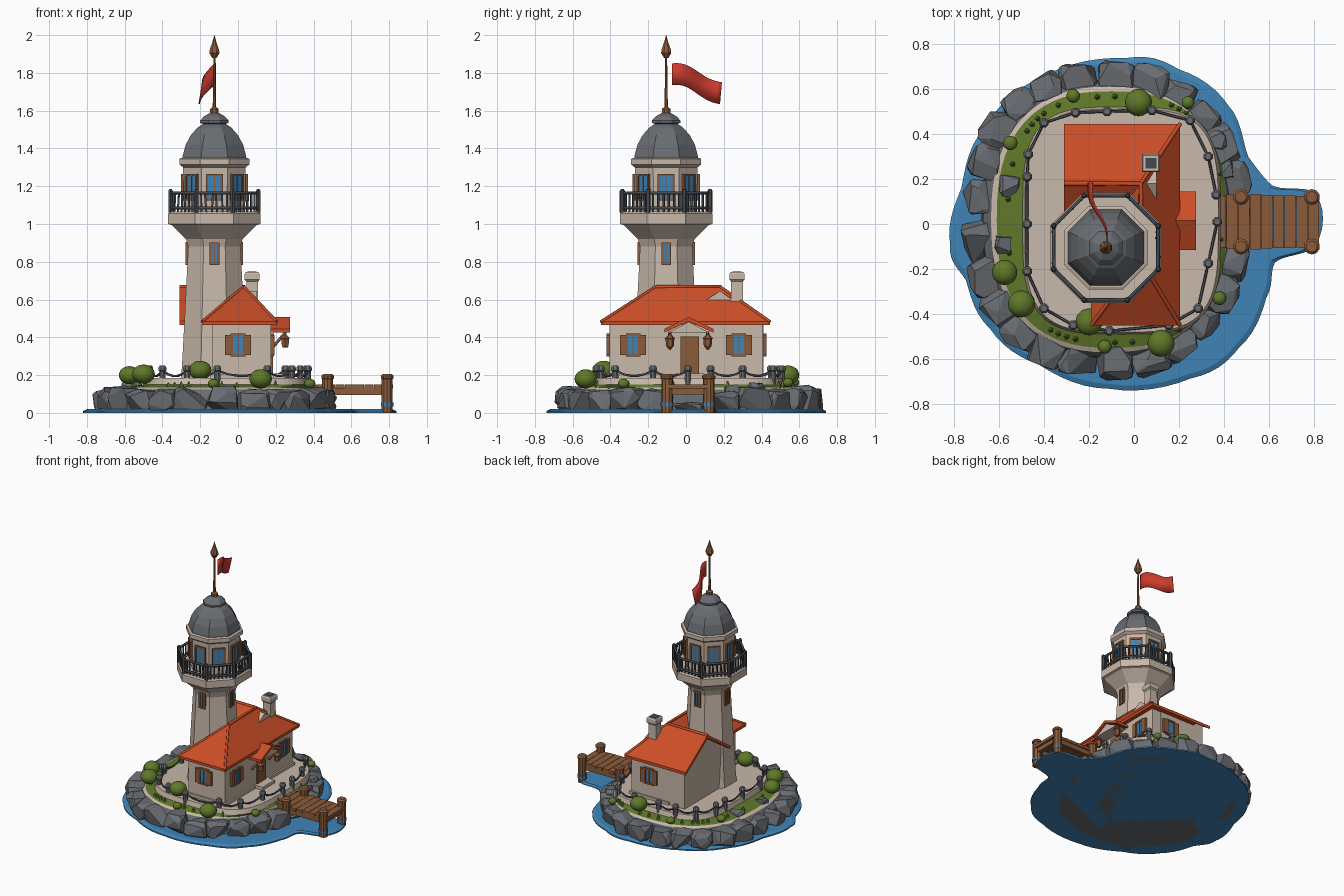
import bpy, bmesh, math, random
from mathutils import Matrix, Vector

if "Cube" in bpy.data.objects:
    bpy.data.objects.remove(bpy.data.objects["Cube"])

random.seed(4)
COLORS = {
    "plaster": (0.58, 0.48, 0.40), "stone": (0.14, 0.15, 0.165), "dark_metal": (0.06, 0.067, 0.078),
    "water_blue": (0.05, 0.23, 0.47), "wood": (0.26, 0.105, 0.042), "roof_orange": (0.60, 0.075, 0.02),
    "leaf_green": (0.115, 0.19, 0.022), "flag_red": (0.62, 0.045, 0.028)}
MATS = {}
for key, c in COLORS.items():
    MATS[key] = bpy.data.materials.new(key)
    MATS[key].diffuse_color = (*c, 1)


def finish(name, bm, mats, smooth=False):
    bmesh.ops.recalc_face_normals(bm, faces=bm.faces)
    me = bpy.data.meshes.new(name)
    for f in bm.faces:
        f.smooth = smooth
    bm.to_mesh(me)
    bm.free()
    for m in ([mats] if isinstance(mats, str) else mats):
        me.materials.append(MATS[m])
    ob = bpy.data.objects.new(name, me)
    bpy.context.collection.objects.link(ob)
    return ob


def solid(name, verts, faces, mat):
    bm = bmesh.new()
    vs = [bm.verts.new(v) for v in verts]
    for f in faces:
        bm.faces.new([vs[i] for i in f])
    return finish(name, bm, mat)


def box(name, c, size, mat, rz=0.0):
    bm = bmesh.new()
    M = Matrix.Translation(c) @ Matrix.Rotation(rz, 4, 'Z') @ Matrix.Diagonal((*size, 1))
    bmesh.ops.create_cube(bm, size=1, matrix=M)
    return finish(name, bm, mat)


def loft(name, rings, mats, bands=None):
    """Closed body through equal rings; bands gives the material of each band."""
    bm = bmesh.new()
    rows = [[bm.verts.new(p) for p in r] for r in rings]
    n = len(rows[0])
    for k in range(len(rows) - 1):
        for i in range(n):
            j = (i + 1) % n
            f = bm.faces.new((rows[k][i], rows[k][j], rows[k + 1][j], rows[k + 1][i]))
            f.material_index = bands[k] if bands else 0
    bm.faces.new(rows[0][::-1])
    bm.faces.new(rows[-1]).material_index = bands[-1] if bands else 0
    return finish(name, bm, mats)


def ngon(cx, cy, half, z, n=8):
    r = half / math.cos(math.pi / n)
    return [(cx + r * math.cos((i + .5) * math.tau / n), cy + r * math.sin((i + .5) * math.tau / n), z) for i in range(n)]


def turned(name, cx, cy, profile, mat, n=8):
    return loft(name, [ngon(cx, cy, r, z, n) for r, z in profile], mat)


def oval(cx, cy, a, b, p, z, n=72):
    pts = []
    for i in range(n):
        c, s = math.cos(i * math.tau / n), math.sin(i * math.tau / n)
        pts.append((cx + a * math.copysign(abs(c) ** (2 / p), c), cy + b * math.copysign(abs(s) ** (2 / p), s), z))
    return pts


def tube(name, pts, r, mat, cyclic=False):
    cu = bpy.data.curves.new(name, 'CURVE')
    cu.dimensions, cu.bevel_depth, cu.bevel_resolution = '3D', r, 1
    sp = cu.splines.new('POLY')
    sp.points.add(len(pts) - 1)
    for q, p in zip(sp.points, pts):
        q.co = (*p, 1)
    sp.use_cyclic_u = cyclic
    cu.materials.append(MATS[mat])
    ob = bpy.data.objects.new(name, cu)
    bpy.context.collection.objects.link(ob)


def window(name, o, ang, w, h, shutter=0.0):
    """Framed window on a wall point o whose outward direction is ang."""
    def part(nm, d, t, up, size, mat):
        p = Matrix.Rotation(ang, 3, 'Z') @ Vector((d, t, up)) + Vector(o)
        box(name + nm, p, size, mat, ang)
    part("_glass", 0, 0, 0, (.012, w, h), "water_blue")
    part("_bar", .004, 0, 0, (.012, .006, h), "wood")
    for s in (-1, 1):
        part("_jamb", .003, s * w / 2, 0, (.02, .012, h + .012), "wood")
        part("_lintel", .003, 0, s * h / 2, (.02, w + .012, .012), "wood")
        if shutter:
            part("_shutter", .006, s * (w / 2 + shutter / 2), 0, (.018, shutter, h * .95), "wood")


# water sheet with a scalloped edge
shore = [(-.04, .74), (.2, .69), (.42, .53), (.51, .30), (.62, .17), (.81, .13), (.81, -.09), (.63, -.17), (.59, -.33),
         (.47, -.55), (.25, -.69), (-.11, -.735), (-.42, -.63), (-.64, -.47), (-.75, -.25), (-.82, -.09), (-.77, .16),
         (-.66, .44), (-.4, .66)]
edge = []
for i in range(len(shore)):
    p0, p1, p2, p3 = (Vector(shore[(i + k) % len(shore)]) for k in (-1, 0, 1, 2))
    for s in range(6):
        t = s / 6
        q = .5 * (2 * p1 + (p2 - p0) * t + (2 * p0 - 5 * p1 + 4 * p2 - p3) * t * t + (3 * p1 - p0 - 3 * p2 + p3) * t ** 3)
        edge.append(q * (1 + .012 * abs(math.sin(math.pi * t)) - .004))
loft("water", [[(p.x * k, p.y * k, z) for p in edge] for k, z in ((1, 0), (1, .01), (.97, .02))], "water_blue")

# island: rock foot, sand lip, grass belt, paved terrace
loft("island", [oval(-.12, .02, .56, .62, 2.4, 0), oval(-.12, .02, .55, .61, 2.4, .09), oval(-.11, .02, .525, .59, 2.4, .125),
                oval(-.10, .02, .51, .57, 2.5, .135), oval(-.055, .015, .44, .505, 3.6, .15),
                oval(-.055, .015, .43, .495, 3.6, .185)], ["stone", "plaster", "leaf_green"], [0, 0, 1, 2, 1])


def boulder(x, y, r, top, ang):
    bm = bmesh.new()
    R = Matrix.Rotation(ang, 3, 'Z')
    for _ in range(26):
        v = Vector([random.gauss(0, 1) for _ in range(3)]).normalized()
        v = Vector([math.copysign(abs(c) ** .6, c) for c in v])
        v = R @ Vector((v.x * r * .95, v.y * r, 0)) + Vector((x, y, max(0, top * (.45 + .55 * v.z))))
        bm.verts.new(v)
    res = bmesh.ops.convex_hull(bm, input=bm.verts)
    bmesh.ops.delete(bm, geom=list({v for v in res["geom_interior"] + res["geom_unused"] if isinstance(v, bmesh.types.BMVert)}),
                     context='VERTS')
    bmesh.ops.dissolve_limit(bm, angle_limit=.3, verts=bm.verts, edges=bm.edges)
    finish("boulder", bm, "stone")


for i in range(25):
    a = i * math.tau / 25
    c, s = math.cos(a), math.sin(a)
    near_dock = i in (0,)
    boulder(-.125 + .565 * math.copysign(abs(c) ** .9, c), .02 + .63 * math.copysign(abs(s) ** .9, s),
            random.uniform(.082, .1), .06 if near_dock else random.uniform(.12, .15), a)
for x, y, r in ((-.55, .17, .06), (-.58, -.09, .05), (.37, .37, .05), (.40, .24, .05)):
    boulder(x, y, r, .17, 0)

# bushes and grass tufts
for x, y, r, z in ((.02, .54, .06, .2), (-.27, .57, .03, .16), (.24, .54, .028, .16), (-.55, .36, .032, .17),
                   (-.575, -.215, .056, .2), (-.5, -.355, .06, .205), (-.2, -.435, .06, .225), (.12, -.53, .06, .18),
                   (-.13, -.545, .03, .155), (.38, -.33, .03, .155)):
    bm = bmesh.new()
    bmesh.ops.create_icosphere(bm, subdivisions=3, radius=r, matrix=Matrix.Translation((x, y, z)))
    for v in bm.verts:
        v.co.z = z + (v.co.z - z) * .85
    finish("bush", bm, "leaf_green", True)
for i in range(40):
    p = oval(-.085, .02, .475, .545, 2.7, .13)[random.randrange(72)]
    turned("grass_tuft", p[0], p[1], [(.014, .13), (.008, .15), (.001, random.uniform(.16, .175))], "leaf_green", 5)

# bollards and sagging chains around the terrace
posts = [(-.40, .45), (-.26, .495), (-.12, .5), (.08, .505), (.25, .46), (.33, .3), (.365, .13), (.37, .01), (.33, -.175),
         (.285, -.375), (.155, -.45), (-.11, -.475), (-.27, -.45), (-.4, -.375), (-.475, -.21), (-.475, 0), (-.475, .21), (-.47, .31)]
for i, (x, y) in enumerate(posts):
    turned("bollard", x, y, [(.018, .13), (.016, .22), (.021, .225), (.021, .24), (.013, .252)], "stone")
    x2, y2 = posts[(i + 1) % len(posts)]
    if i != 6:
        tube("chain", [(x + (x2 - x) * t, y + (y2 - y) * t, .225 - .12 * t * (1 - t)) for t in (0, .2, .4, .6, .8, 1)], .006, "dark_metal")

# jetty
for i in range(9):
    box("jetty_plank", (.385 + i * .0515, .01, .14), (.049, .235 + random.uniform(-.01, .01), .022), "wood")
for y in (-.1, .12):
    box("jetty_beam", (.585, y * .9, .115), (.44, .025, .04), "wood")
    for x in (.475, .79):
        turned("jetty_pile", x, y, [(.029, 0), (.029, .18), (.034, .182), (.034, .195), (.024, .205)], "wood", 10)
        turned("pile_band", x, y, [(.033, .035), (.033, .055)], "water_blue", 10)
for x in (.475, .79):
    box("jetty_crossbeam", (x, .01, .115), (.03, .22, .035), "wood")

# house walls
box("main_walls", (.02, 0, .335), (.31, .81, .31), "plaster")
wing = [(-.06, .18), (.41, .18), (.41, .49), (.18, .645), (-.06, .49)]
loft("wing_walls", [[(x, y, z) for y, z in wing] for x in (-.275, .1)], "plaster")
box("plinth", (.02, 0, .19), (.335, .84, .03), "plaster")

# hipped main roof and gabled wing roof
E = [(-.19, -.45), (.205, -.45), (.205, .445), (-.19, .445)]
H = [(x * .93, y * .93, .51) for x, y in E]
solid("main_roof", [(x, y, .465) for x, y in E] + [(x, y, .485) for x, y in E] + [(.03, -.16, .672), (.03, .18, .672)],
      [(3, 2, 1, 0)] + [(i, (i + 1) % 4, (i + 1) % 4 + 4, i + 4) for i in range(4)] +
      [(4, 5, 8), (5, 6, 9, 8), (6, 7, 9), (7, 4, 8, 9)], "roof_orange")
gable = [(-.09, .465), (.18, .645), (.445, .465), (.445, .487), (.18, .672), (-.09, .487)]
loft("wing_roof", [[(x, y, z) for y, z in gable] for x in (-.31, .03)], "roof_orange")
tube("roof_ridge_cap", [(-.31, .18, .667), (.03, .18, .667), (.03, -.16, .667)], .012, "roof_orange")
for a, b in (((.03, -.16), (.205, -.45)), ((.03, -.16), (-.19, -.45)), ((.03, .18), (.205, .445))):
    tube("roof_hip_cap", [(*a, .667), (*b, .482)], .009, "roof_orange")

# house windows with shutters
window("right_window", (.178, -.28, .36), 0, .065, .11, .036)
window("right_window", (.178, .28, .36), 0, .065, .11, .036)
window("front_window", (0, -.407, .36), -math.pi / 2, .065, .11, .036)
window("back_window", (.02, .412, .36), math.pi / 2, .065, .11, .036)

# porch, door, hanging lanterns
box("door", (.178, .02, .30), (.014, .10, .21), "wood")
box("door_step", (.21, .02, .195), (.07, .15, .025), "plaster")
canopy = [(-.115, .425), (.015, .485), (.145, .425), (.145, .445), (.015, .507), (-.115, .445)]
loft("porch_roof", [[(x, y, z) for y, z in canopy] for x in (.12, .275)], "roof_orange")
loft("porch_gable", [[(x, y, z) for y, z in ((-.095, .425), (.125, .425), (.015, .482))] for x in (.15, .262)], "plaster")
for y in (-.085, .115):
    tube("porch_brace", [(.178, y, .34), (.25, y, .425)], .009, "wood")
    turned("hanging_lantern", .25, y, [(.012, .345), (.018, .355), (.02, .39), (.024, .395), (.006, .415), (.006, .43)], "wood", 6)

# chimney
turned("chimney", .075, .27, [(.033, .5), (.031, .7)], "plaster", 4)
turned("chimney_cap", .075, .27, [(.031, .695), (.04, .705), (.04, .735), (.034, .745)], "plaster", 4)
turned("chimney_flue", .075, .27, [(.024, .74), (.024, .748)], "dark_metal", 4)

# tower shaft with flared gallery
TX, TY = -.125, -.105
turned("tower_shaft", TX, TY, [(.18, .17), (.172, .24), (.158, .5), (.138, .88), (.15, .92), (.225, .995), (.245, 1.0),
                               (.245, 1.055), (.235, 1.065)], "plaster")
for k in range(4):
    a = k * math.pi / 2
    window("tower_window", (TX + .139 * math.cos(a), TY + .139 * math.sin(a), .845), a, .04, .11)

# gallery railing
for z in (1.085, 1.165):
    tube("gallery_rail", ngon(TX, TY, .232, z), .009, "dark_metal", True)
corners = [Vector(p) for p in ngon(TX, TY, .232, 1.06)]
for i, p in enumerate(corners):
    turned("rail_post", p.x, p.y, [(.012, 1.06), (.012, 1.175), (.006, 1.185)], "dark_metal", 6)
    for t in (.14, .28, .43, .57, .72, .86):
        q = p.lerp(corners[(i + 1) % 8], t)
        tube("rail_spindle", [q, q + Vector((random.uniform(-.008, .008), 0, .1))], .006, "dark_metal")

# lantern room
turned("lantern_room", TX, TY, [(.162, 1.06), (.166, 1.3), (.185, 1.315), (.185, 1.345), (.175, 1.35)], "plaster")
for k in range(8):
    a = k * math.pi / 4
    window("lantern_window", (TX + .165 * math.cos(a), TY + .165 * math.sin(a), 1.195), a, .078, .13)

# dome, pole, finial
turned("dome", TX, TY, [(.17, 1.34), (.168, 1.36), (.152, 1.42), (.125, 1.47), (.09, 1.51), (.06, 1.53), (.075, 1.535),
                        (.075, 1.548), (.055, 1.57), (.02, 1.59)], "stone")
turned("flagpole", TX, TY, [(.022, 1.575), (.022, 1.61), (.009, 1.62), (.005, 1.89)], "wood")
turned("finial", TX, TY, [(.012, 1.88), (.027, 1.905), (.024, 1.925), (.01, 1.965), (.001, 2.0)], "wood")

# waving flag
bm = bmesh.new()
cols = []
for i in range(13):
    t = i / 12
    x, y = -.122 - .075 * t + .012 * math.sin(t * 7), -.075 + .265 * t
    top = 1.85 - .1 * t ** 1.3 + .012 * math.sin(t * math.tau)
    cols.append((bm.verts.new((x, y, top)), bm.verts.new((x - .02 * t, y - .01 * t, top - .115))))
for a, b in zip(cols, cols[1:]):
    bm.faces.new((a[0], a[1], b[1], b[0]))
flag = finish("flag", bm, "flag_red", True)
flag.modifiers.new("thickness", 'SOLIDIFY').thickness = .006

for m in bpy.data.materials:
    if m.users and not m.is_grease_pencil:
        m.use_nodes = True
        m.node_tree.nodes["Principled BSDF"].inputs["Base Color"].default_value = m.diffuse_color
